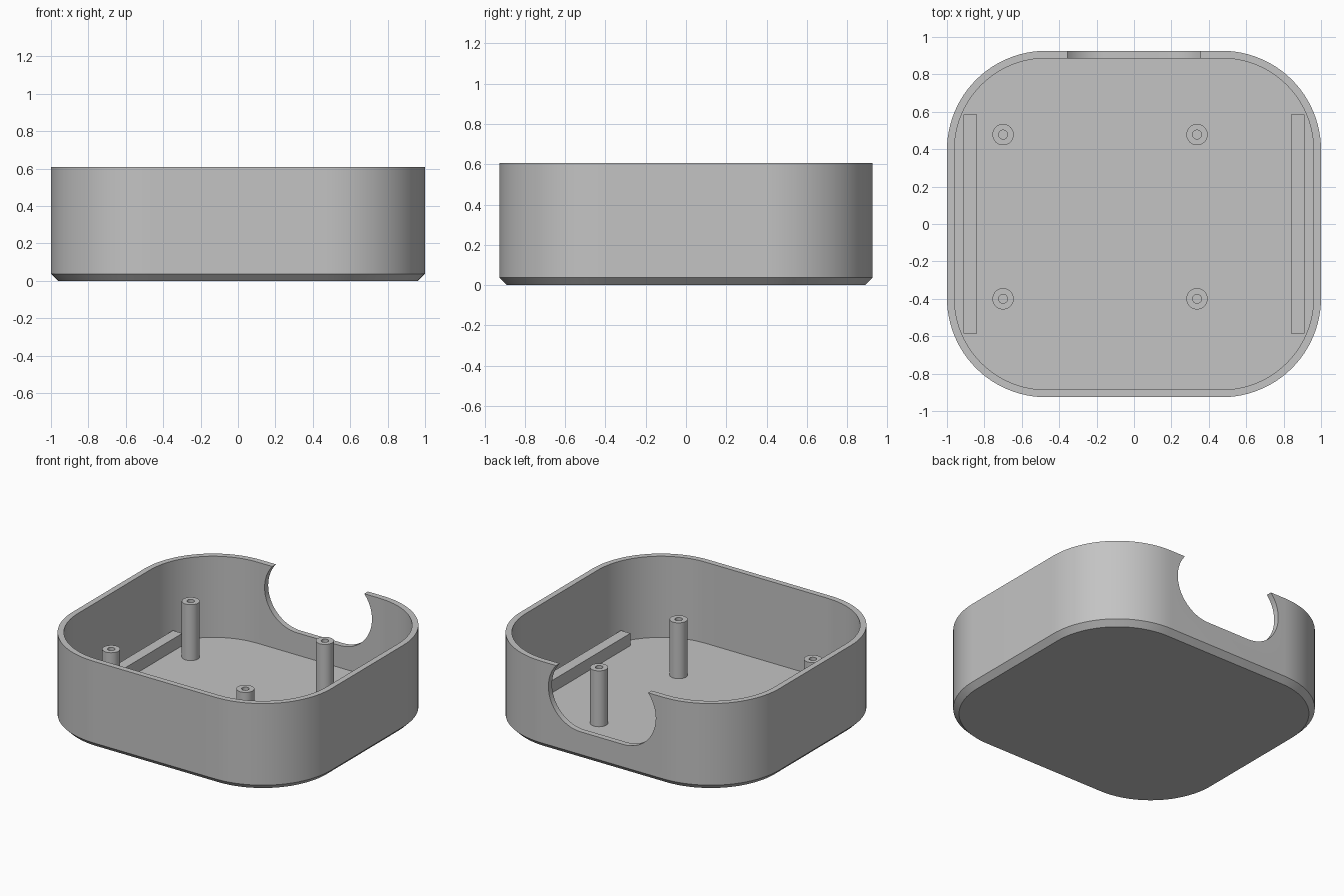
import bpy, bmesh, math
from mathutils import Vector

if "Cube" in bpy.data.objects:
    bpy.data.objects.remove(bpy.data.objects["Cube"], do_unlink=True)

HX, HY, HEIGHT, RADIUS = 1.0, 0.926, 0.607, 0.53
WALL, CHAMFER, FLOOR = 0.04, 0.037, 0.04

grey = bpy.data.materials.new("plain grey")
grey.use_nodes = True
grey.diffuse_color = (0.55, 0.55, 0.55, 1)
grey.node_tree.nodes["Principled BSDF"].inputs["Base Color"].default_value = grey.diffuse_color


def make_object(name, bm):
    bmesh.ops.recalc_face_normals(bm, faces=bm.faces)
    mesh = bpy.data.meshes.new(name)
    bm.to_mesh(mesh)
    bm.free()
    mesh.materials.append(grey)
    obj = bpy.data.objects.new(name, mesh)
    bpy.context.collection.objects.link(obj)
    return obj


def smooth(obj):
    bpy.ops.object.select_all(action='DESELECT')
    obj.select_set(True)
    bpy.context.view_layer.objects.active = obj
    bpy.ops.object.shade_smooth_by_angle(angle=math.radians(30))


def outline(inset, z, steps=24):
    """Rounded rectangle, inset from the outer wall."""
    r = RADIUS - inset
    points = []
    for quarter, (sx, sy) in enumerate([(1, 1), (-1, 1), (-1, -1), (1, -1)]):
        for i in range(steps + 1):
            a = (quarter + i / steps) * math.pi / 2
            points.append(Vector((sx * (HX - RADIUS) + r * math.cos(a),
                                  sy * (HY - RADIUS) + r * math.sin(a), z)))
    return points


def loft(bm, loops, closed=False):
    """Bridge rings of points; cap the two ends unless closed."""
    rings = [[bm.verts.new(p) for p in loop] for loop in loops]
    n = len(rings[0])
    pairs = list(zip(rings, rings[1:])) + ([(rings[-1], rings[0])] if closed else [])
    for a, b in pairs:
        for i in range(n):
            j = (i + 1) % n
            bm.faces.new((a[i], a[j], b[j], b[i]))
    if not closed:
        bm.faces.new(rings[0])
        bm.faces.new(rings[-1])


# Open tray: chamfered base, outer wall, rim, inner wall, floor
bm = bmesh.new()
loft(bm, [outline(CHAMFER, 0), outline(0, CHAMFER), outline(0, HEIGHT),
          outline(WALL, HEIGHT), outline(WALL, FLOOR)])
tray = make_object("tray", bm)

# Rounded opening in the back wall: a slot-shaped cutter
SLOT_X, SLOT_Z, SLOT_R, STEPS = 0.165, 0.445, 0.25, 32
loops = []
for y in (HY - 0.12, HY + 0.1):
    loop = []
    for side in (1, -1):
        for i in range(STEPS + 1):
            a = side * math.pi / 2 - math.pi * i / STEPS
            a = math.pi / 2 - math.pi * i / STEPS + (0 if side == 1 else math.pi)
            loop.append(Vector((side * SLOT_X + SLOT_R * math.cos(a), y,
                                SLOT_Z - SLOT_R * -math.sin(a))))
    loops.append(loop)
bm = bmesh.new()
loft(bm, loops)
cutter = make_object("opening_cutter", bm)
cutter.hide_render = True
cut = tray.modifiers.new("opening", 'BOOLEAN')
cut.operation, cut.solver, cut.object = 'DIFFERENCE', 'EXACT', cutter
bpy.context.view_layer.objects.active = tray
bpy.ops.object.modifier_apply(modifier=cut.name)
bpy.data.objects.remove(cutter, do_unlink=True)
smooth(tray)


def ring(x, y, z, r, n=32):
    return [Vector((x + r * math.cos(2 * math.pi * i / n),
                    y + r * math.sin(2 * math.pi * i / n), z)) for i in range(n)]


# Hollow screw posts
POST_TOP, POST_R, HOLE_R = 0.43, 0.057, 0.024
for row, y in (("front", -0.4), ("back", 0.478)):
    for side, x in (("right", -0.7), ("left", 0.337)):
        bm = bmesh.new()
        loft(bm, [ring(x, y, FLOOR, POST_R), ring(x, y, POST_TOP, POST_R),
                  ring(x, y, POST_TOP, HOLE_R), ring(x, y, FLOOR, HOLE_R)], closed=True)
        smooth(make_object(f"{row}_{side}_post", bm))

# Long rails beside the side walls
for side, sx in (("right", -1), ("left", 1)):
    bm = bmesh.new()
    bmesh.ops.create_cube(bm, size=1)
    bmesh.ops.scale(bm, vec=(0.073, 1.17, 0.087), verts=bm.verts)
    bmesh.ops.translate(bm, vec=(sx * 0.876, 0, 0.0825), verts=bm.verts)
    make_object(f"{side}_rail", bm)
